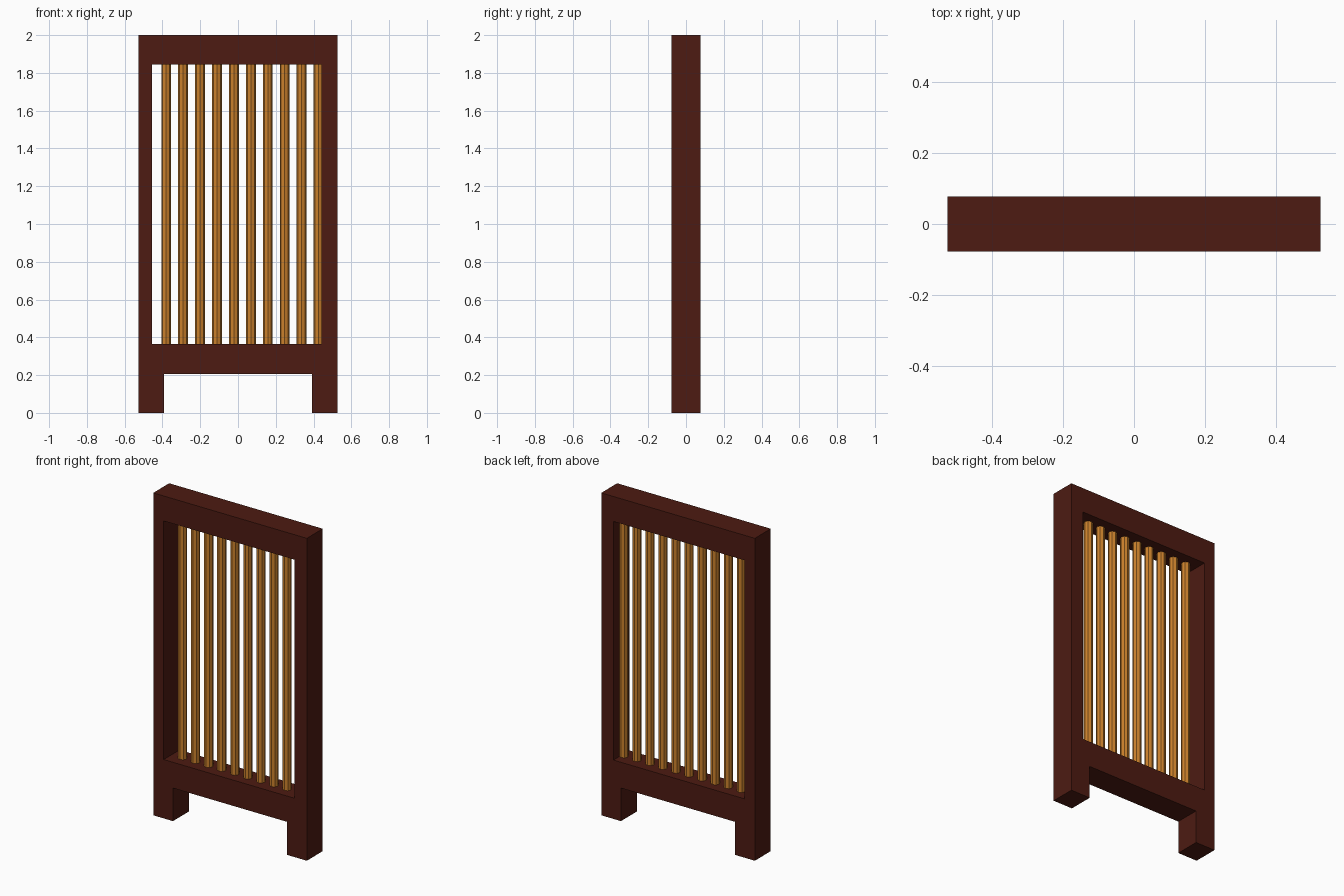
import bpy, math

if "Cube" in bpy.data.objects:
    bpy.data.objects.remove(bpy.data.objects["Cube"])

def material(name, rgb):
    m = bpy.data.materials.new(name)
    m.diffuse_color = (*rgb, 1)
    m.use_nodes = True
    m.node_tree.nodes["Principled BSDF"].inputs["Base Color"].default_value = m.diffuse_color
    return m

dark_wood = material("dark_wood", (0.075, 0.011, 0.006))
light_wood = material("light_wood", (0.6, 0.22, 0.025))

HALF_W, HALF_D, HEIGHT = 0.527, 0.078, 2.0
OPEN_L, OPEN_R, OPEN_B, OPEN_T = -0.455, 0.443, 0.365, 1.845
FOOT_IN, RAIL_B = 0.392, 0.205

# Frame: one silhouette with feet and a window, extruded through its depth
outer = [(-HALF_W, 0), (-FOOT_IN, 0), (-FOOT_IN, RAIL_B), (FOOT_IN, RAIL_B),
         (FOOT_IN, 0), (HALF_W, 0), (HALF_W, HEIGHT), (-HALF_W, HEIGHT)]
window = [(OPEN_L, OPEN_B), (OPEN_R, OPEN_B), (OPEN_R, OPEN_T), (OPEN_L, OPEN_T)]
curve = bpy.data.curves.new("frame", 'CURVE')
curve.dimensions = '2D'
curve.fill_mode = 'BOTH'
curve.extrude = HALF_D
for outline in (outer, window):
    spline = curve.splines.new('POLY')
    spline.points.add(len(outline) - 1)
    for p, (x, z) in zip(spline.points, outline):
        p.co = (x, z, 0, 1)
    spline.use_cyclic_u = True
curve.materials.append(dark_wood)
frame = bpy.data.objects.new("frame", curve)
bpy.context.collection.objects.link(frame)
frame.rotation_euler.x = math.pi / 2
bpy.context.view_layer.objects.active = frame
frame.select_set(True)
bpy.ops.object.convert(target='MESH')
bpy.ops.object.shade_flat()

# Bars: evenly spaced eight-sided rods; the last sits partly in the right post
for i in range(10):
    bpy.ops.mesh.primitive_cylinder_add(
        vertices=8, radius=0.026, depth=OPEN_T - OPEN_B + 0.01,
        location=(-0.38 + i * 0.0896, 0, (OPEN_T + OPEN_B) / 2))
    bar = bpy.context.object
    bar.name = f"bar_{i + 1}"
    bar.data.materials.append(light_wood)
